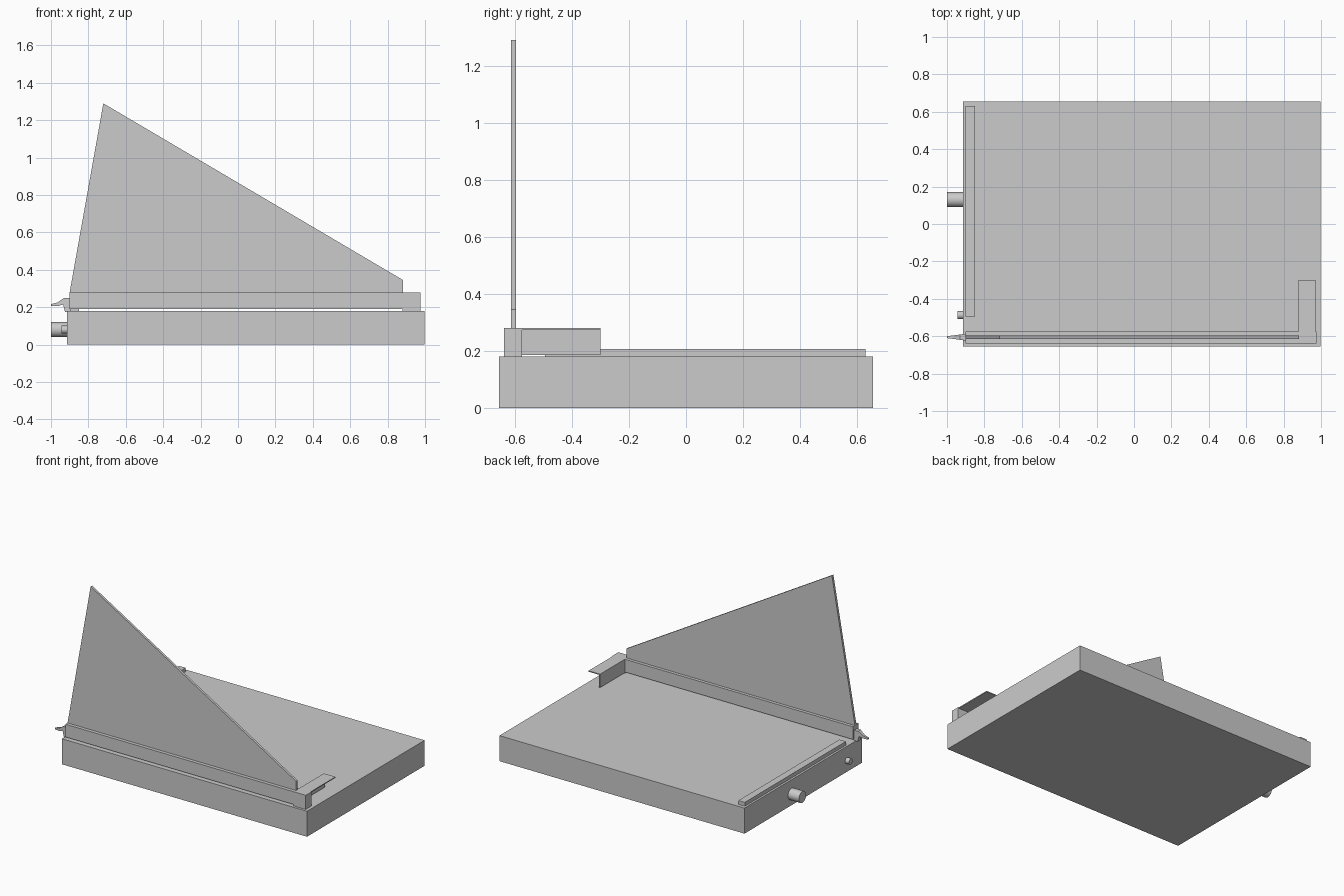
import bpy, bmesh, math
from mathutils import Matrix

if "Cube" in bpy.data.objects:
    bpy.data.objects.remove(bpy.data.objects["Cube"])


def finish(name, bm):
    bmesh.ops.recalc_face_normals(bm, faces=bm.faces)
    me = bpy.data.meshes.new(name)
    bm.to_mesh(me)
    bm.free()
    ob = bpy.data.objects.new(name, me)
    bpy.context.collection.objects.link(ob)
    return ob


def box(name, x0, x1, y0, y1, z0, z1):
    bm = bmesh.new()
    m = Matrix.Translation(((x0 + x1) / 2, (y0 + y1) / 2, (z0 + z1) / 2))
    bmesh.ops.create_cube(bm, size=1, matrix=m @ Matrix.Diagonal((x1 - x0, y1 - y0, z1 - z0, 1)))
    return finish(name, bm)


def plate(name, points, y0, y1):
    """Side profile in x, z extruded along y."""
    bm = bmesh.new()
    face = bm.faces.new([bm.verts.new((x, y0, z)) for x, z in points])
    new = bmesh.ops.extrude_face_region(bm, geom=[face])["geom"]
    verts = [v for v in new if isinstance(v, bmesh.types.BMVert)]
    bmesh.ops.translate(bm, verts=verts, vec=(0, y1 - y0, 0))
    return finish(name, bm)


def knob(name, x0, x1, y, z, radius):
    bm = bmesh.new()
    m = Matrix.Translation(((x0 + x1) / 2, y, z)) @ Matrix.Rotation(math.pi / 2, 4, 'Y')
    bmesh.ops.create_cone(bm, cap_ends=True, segments=24, radius1=radius,
                          radius2=radius, depth=x1 - x0, matrix=m)
    ob = finish(name, bm)
    bpy.context.view_layer.objects.active = ob
    ob.select_set(True)
    bpy.ops.object.shade_smooth_by_angle()
    ob.select_set(False)


# Base board and paper stop
box("base", -0.915, 0.997, -0.655, 0.655, 0, 0.18)
box("paper_stop", -0.9, -0.85, -0.495, 0.63, 0.18, 0.207)

# Knobs on the left side
knob("large_knob", -1.0, -0.91, 0.13, 0.08, 0.04)
knob("small_knob", -0.945, -0.91, -0.487, 0.08, 0.021)

# Cutting arm, resting on a foot at the hinge end
plate("cutting_arm", [(-0.9, 0.19), (0.88, 0.19), (0.88, 0.18), (0.975, 0.18),
                      (0.975, 0.28), (-0.9, 0.28)], -0.638, -0.575)

# Hinge bracket: thin top plate with a hanging web
box("bracket_top", 0.88, 0.97, -0.58, -0.30, 0.273, 0.28)
box("bracket_web", 0.88, 0.888, -0.58, -0.30, 0.185, 0.275)

# Tall guard plate standing on the arm
plate("guard_plate", [(-0.9, 0.27), (0.883, 0.27), (0.883, 0.345), (-0.72, 1.29), (-0.9, 0.28)],
      -0.614, -0.597)

# Handle, tapering in width towards the tip
handle = plate("handle", [(-0.895, 0.25), (-0.93, 0.25), (-0.965, 0.225), (-1.0, 0.217),
                          (-1.0, 0.206), (-0.965, 0.206), (-0.935, 0.214),
                          (-0.925, 0.175), (-0.895, 0.175)], -0.5, 0.5)
for v in handle.data.vertices:
    width = 0.01 + 0.026 * (v.co.x + 1) / 0.1
    v.co.y = -0.605 + v.co.y * width
